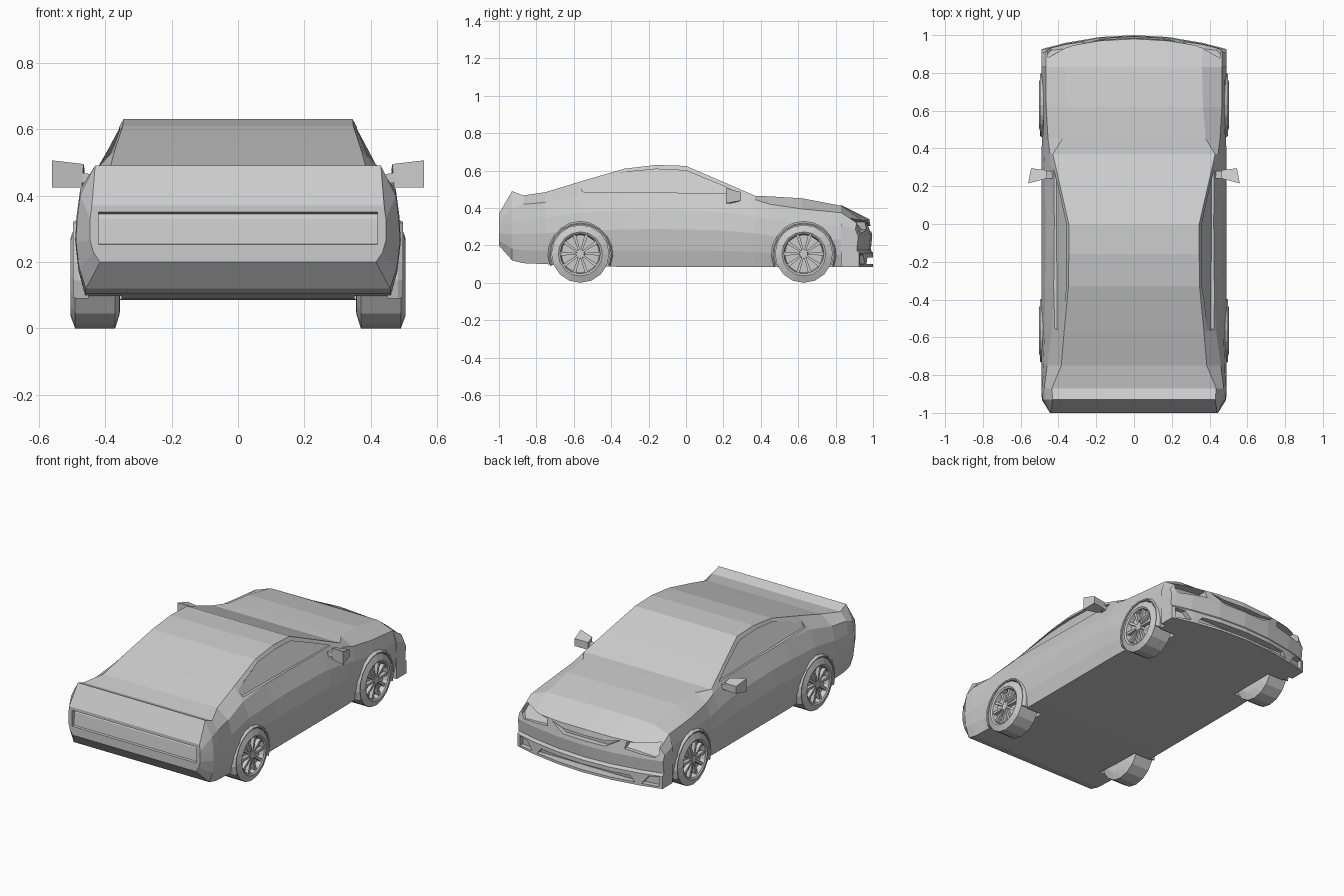
import bpy, bmesh
from math import sin, cos, pi, radians

if "Cube" in bpy.data.objects:
    bpy.data.objects.remove(bpy.data.objects["Cube"])


def build(name, lofts):
    """One mesh from several closed lofts; each loft is a list of rings of points."""
    bm = bmesh.new()
    for rings in lofts:
        vs = [[bm.verts.new(p) for p in r] for r in rings]
        n = len(vs[0])
        for a, b in zip(vs, vs[1:]):
            for i in range(n):
                j = (i + 1) % n
                bm.faces.new((a[i], a[j], b[j], b[i]))
        bm.faces.new(vs[0][::-1])
        bm.faces.new(vs[-1])
    bmesh.ops.recalc_face_normals(bm, faces=bm.faces)
    me = bpy.data.meshes.new(name)
    bm.to_mesh(me)
    bm.free()
    ob = bpy.data.objects.new(name, me)
    bpy.context.collection.objects.link(ob)
    return ob


def cut(target, rings):
    """Subtract a lofted volume from the target and discard the cutter."""
    cutter = build("cutter", [rings])
    cutter.hide_render = True
    mod = target.modifiers.new("cut", 'BOOLEAN')
    mod.operation = 'DIFFERENCE'
    mod.solver = 'EXACT'
    mod.object = cutter
    bpy.context.view_layer.objects.active = target
    bpy.ops.object.modifier_apply(modifier=mod.name)
    bpy.data.objects.remove(cutter)


def circle(x, r, y, z, n=16):
    return [(x, y + r * sin(2 * pi * i / n), z - r * cos(2 * pi * i / n)) for i in range(n)]


# Body shell: y, floor z, half width, belt x, belt z, roof x, roof z
stations = [
    (-1.0, .20, .445, .445, .33, .44, .37),
    (-.93, .12, .488, .475, .40, .43, .49),
    (-.87, .105, .49, .475, .42, .435, .467),
    (-.75, .10, .49, .46, .43, .385, .485),
    (-.57, .09, .49, .435, .47, .37, .54),
    (-.33, .085, .49, .425, .485, .347, .61),
    (-.16, .085, .49, .42, .49, .345, .63),
    (0.0, .085, .49, .42, .485, .345, .625),
    (.20, .085, .49, .425, .475, .391, .539),
    (.37, .085, .49, .445, .445, .43, .465),
    (.45, .085, .487, .455, .42, .38, .462),
    (.62, .085, .487, .465, .395, .365, .452),
    (.83, .085, .49, .465, .375, .36, .412),
]


def section(y, zb, xw, x5, z5, x6, z6):
    h = z5 - zb
    half = [(xw - .03, zb), (xw - .01, zb + .22 * h), (xw, zb + .5 * h),
            (xw - .3 * (xw - x5), zb + .75 * h), (x5, z5), (x6, z6)]
    return [(x, y, z) for x, z in half] + [(-x, y, z) for x, z in half[::-1]]


body = build("body_shell", [[section(*s) for s in stations]])


# Nose: profile swept across the width, bowed in plan
def front_y(x):
    return 1 - .075 * (x / .49) ** 2


def nose_ring(x, top, brow):
    f = front_y(x)
    return [(x, .83, .085), (x, f, .085), (x, f, .16), (x, f - .012, .175),
            (x, f - .004, .25), (x, f - .02, brow), (x, .83, top)]


half_nose = [(.18, .414, .335), (.36, .412, .33), (.465, .375, .32), (.49, .31, .285)]
nose = build("nose", [[nose_ring(-x, t, b) for x, t, b in half_nose[::-1]]
                      + [nose_ring(0, .415, .34)]
                      + [nose_ring(*h) for h in half_nose]])


def cut_nose(outline, depth, rake=0.0):
    back = [(x, front_y(x) - depth - rake * (z - .27), z) for x, z in outline]
    cut(nose, [back, [(x, 1.1, z) for x, z in outline]])


# Grille, lower intake, headlight and corner vent recesses
cut_nose([(-.23, .325), (-.14, .275), (.14, .275), (.23, .325), (.14, .305), (-.14, .305)], .04)
cut_nose([(-.33, .10), (.33, .10), (.30, .135), (-.30, .135)], .025)
for s in (-1, 1):
    cut_nose([(s * .27, .325), (s * .26, .285), (s * .44, .265), (s * .465, .29), (s * .455, .345)], .025, .9)
    cut_nose([(s * .37, .10), (s * .47, .095), (s * .47, .155), (s * .41, .15)], .03)

# Tail panel recess under the boot lip
tail = [(-1.03, .25), (-.985, .255), (-.975, .33), (-.965, .345), (-1.03, .355)]
cut(body, [[(x, y, z) for y, z in tail] for x in (-.42, .42)])

# Side windows
window = [(-.555, .487), (-.555, .522), (-.33, .592), (-.16, .608), (0, .60), (.20, .518), (.29, .478)]
for s in (-1, 1):
    cut(body, [[(s * (.408 - .55 * (z - .485)), y, z) for y, z in window],
               [(s * .6, y, z) for y, z in window]])

# Wheels, wheel wells and arch trims
WZ, R = .155, .155
for s, side in ((-1, "left"), (1, "right")):
    for y, end in ((-.565, "rear"), (.63, "front")):
        cut(body, [circle(s * .35, .168, y, WZ), circle(s * .6, .168, y, WZ)])
        tyre = [(.355, .10), (.357, .115), (.37, R), (.49, R), (.504, .118), (.498, .108), (.47, .102)]
        build(f"{end}_{side}_tyre", [[circle(s * x, r, y, WZ) for x, r in tyre]])
        # Spokes and hub
        parts = [[circle(s * .46, .025, y, WZ, 10), circle(s * .495, .022, y, WZ, 10)]]
        for k in range(10):
            a = 2 * pi * k / 10
            rings = []
            for r, w in ((.018, .005), (.106, .009)):
                rings.append([(s * x, y + r * cos(a) - d * w * sin(a), WZ + r * sin(a) + d * w * cos(a))
                              for x, d in ((.465, -1), (.465, 1), (.492, 1), (.492, -1))])
            parts.append(rings)
        build(f"{end}_{side}_rim", parts)
        arch = []
        for k in range(13):
            a = radians(-22 + 224 * k / 12)
            arch.append([(s * x, y + r * cos(a), WZ + r * sin(a))
                         for x, r in ((.45, .158), (.494, .158), (.497, .165), (.482, .174), (.45, .174))])
        build(f"{end}_{side}_arch", [arch])

    # Door mirror: stalk and housing
    stalk = [[(s * x, y, z) for y, z in ((.24, zc - .015), (.28, zc - .015), (.28, zc + .015), (.24, zc + .015))]
             for x, zc in ((.42, .445), (.475, .455))]
    housing = [
        [(s * .47, .24, .425), (s * .462, .285, .435), (s * .462, .285, .48), (s * .465, .24, .495)],
        [(s * .56, .215, .425), (s * .545, .295, .44), (s * .545, .295, .485), (s * .56, .215, .506)],
    ]
    build(f"{side}_mirror", [stalk, housing])
